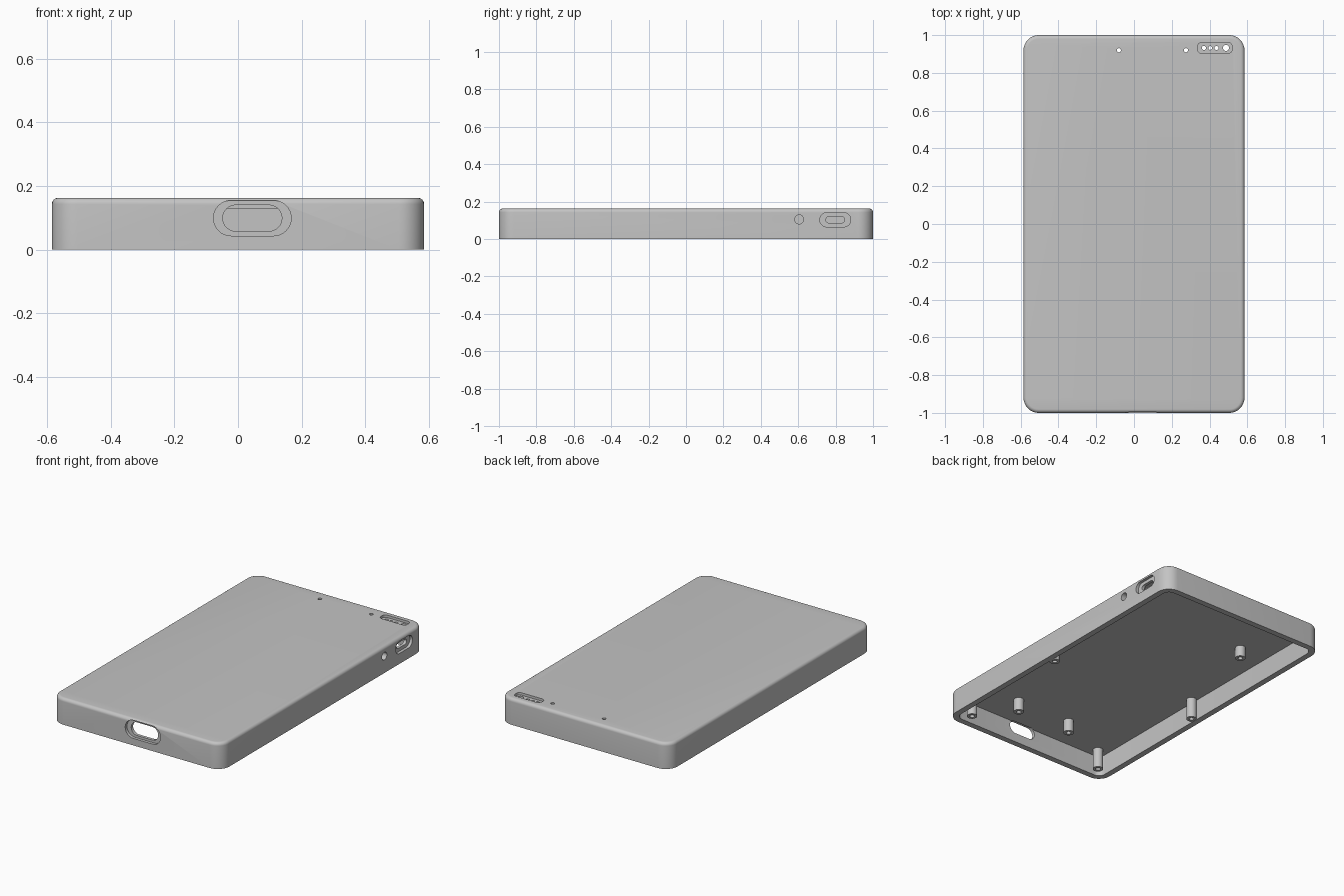
import bpy, bmesh, math
from mathutils import Matrix, Vector

if "Cube" in bpy.data.objects:
    bpy.data.objects.remove(bpy.data.objects["Cube"])

GREY = (0.55, 0.55, 0.55, 1)
grey = bpy.data.materials.new("plain grey")
grey.use_nodes = True
grey.diffuse_color = GREY
grey.node_tree.nodes["Principled BSDF"].inputs["Base Color"].default_value = GREY

W, L, H = 1.17, 2.0, 0.163      # case size
WALL, CEILING = 0.037, 0.13     # wall thickness, inner ceiling height
CORNER, FILLET = 0.08, 0.02


def rounded_rect(w, h, r, steps=8):
    """Points of a rounded rectangle, also used for slots and circles."""
    pts = []
    for q, (sx, sy) in enumerate([(1, 1), (-1, 1), (-1, -1), (1, -1)]):
        for i in range(steps + 1):
            a = (q + i / steps) * math.pi / 2
            pts.append((sx * (w / 2 - r) + r * math.cos(a),
                        sy * (h / 2 - r) + r * math.sin(a)))
    return pts


def loft(name, rings, matrix=Matrix()):
    """Closed solid through a list of (outline, height) rings."""
    bm = bmesh.new()
    loops = [[bm.verts.new((x, y, z)) for x, y in pts] for pts, z in rings]
    for a, b in zip(loops, loops[1:]):
        for i in range(len(a)):
            j = (i + 1) % len(a)
            bm.faces.new((a[i], a[j], b[j], b[i]))
    bm.faces.new(loops[0][::-1])
    bm.faces.new(loops[-1])
    bmesh.ops.remove_doubles(bm, verts=bm.verts, dist=1e-5)
    bm.transform(matrix)
    bmesh.ops.recalc_face_normals(bm, faces=bm.faces)
    mesh = bpy.data.meshes.new(name)
    bm.to_mesh(mesh)
    bm.free()
    mesh.materials.append(grey)
    obj = bpy.data.objects.new(name, mesh)
    bpy.context.collection.objects.link(obj)
    return obj


def shade(obj):
    bpy.ops.object.select_all(action='DESELECT')
    obj.select_set(True)
    bpy.context.view_layer.objects.active = obj
    bpy.ops.object.shade_smooth_by_angle(angle=math.radians(30))


# Case shell: cavity, bottom rim, outer wall, rounded top edge
inner = rounded_rect(W - 2 * WALL, L - 2 * WALL, CORNER - WALL)
outer = rounded_rect(W, L, CORNER)
rings = [(inner, CEILING), (inner, 0), (outer, 0)]
for i in range(7):
    a = i / 6 * math.pi / 2
    inset = FILLET * (1 - math.cos(a))
    rings.append((rounded_rect(W - 2 * inset, L - 2 * inset, CORNER - inset),
                  H - FILLET + FILLET * math.sin(a)))
case = loft("case_shell", rings)

# Cutter frames: local z points out of the case
TOP = Matrix()
FRONT = Matrix.Rotation(math.pi / 2, 4, 'X')
SIDE = Matrix(((0, 0, 1, 0), (1, 0, 0, 0), (0, 1, 0, 0), (0, 0, 0, 1)))
cutters = []


def cut(frame, u, v, w, h, r, start, end):
    pts = [(x + u, y + v) for x, y in rounded_rect(w, h, r)]
    cutters.append(loft("cutter", [(pts, start), (pts, end)], frame))


# Front port: shallow recess and opening
cut(FRONT, 0.045, 0.099, 0.244, 0.111, 0.055, 0.982, 1.1)
cut(FRONT, 0.045, 0.099, 0.186, 0.082, 0.041, 0.955, 1.1)
# Side switch slot and round hole
cut(SIDE, 0.798, 0.103, 0.165, 0.076, 0.037, 0.567, 0.7)
cut(SIDE, 0.798, 0.103, 0.1, 0.034, 0.0165, 0.54, 0.7)
cut(SIDE, 0.605, 0.105, 0.048, 0.048, 0.024, 0.54, 0.7)
# Top indicator recess and small holes
cut(TOP, 0.428, 0.932, 0.183, 0.056, 0.02, 0.148, 0.3)
for x, y, r in [(0.37, 0.932, 0.011), (0.403, 0.932, 0.01), (0.437, 0.932, 0.011),
                (0.487, 0.932, 0.016), (-0.08, 0.92, 0.011), (0.275, 0.92, 0.011)]:
    cut(TOP, x, y, 2 * r, 2 * r, r, 0.1, 0.3)

for c in cutters:
    c.hide_render = True
    mod = case.modifiers.new("opening", 'BOOLEAN')
    mod.operation = 'DIFFERENCE'
    mod.solver = 'EXACT'
    mod.object = c
bpy.context.view_layer.update()
cut_mesh = bpy.data.meshes.new_from_object(
    case.evaluated_get(bpy.context.evaluated_depsgraph_get()))
case.modifiers.clear()
case.data = cut_mesh
for c in cutters:
    bpy.data.objects.remove(c)
shade(case)


# Hollow screw posts hanging from the ceiling
def post(name, x, y, tip, r=0.03, bore=0.014):
    out, hole = rounded_rect(2 * r, 2 * r, r), rounded_rect(2 * bore, 2 * bore, bore)
    shade(loft(name, [(out, CEILING + 0.01), (out, tip), (hole, tip), (hole, tip + 0.05)],
               Matrix.Translation(Vector((x, y, 0)))))


for side, s in (("left", 1), ("right", -1)):
    post(side + "_front_screw_post", s * 0.48, -0.9, 0.002)
    post(side + "_middle_screw_post", s * 0.522, -0.1, 0.002)
post("board_post_front_right", -0.13, -0.75, 0.05)
post("board_post_front_left", 0.25, -0.75, 0.05)
post("board_post_back", -0.35, 0.55, 0.06)
